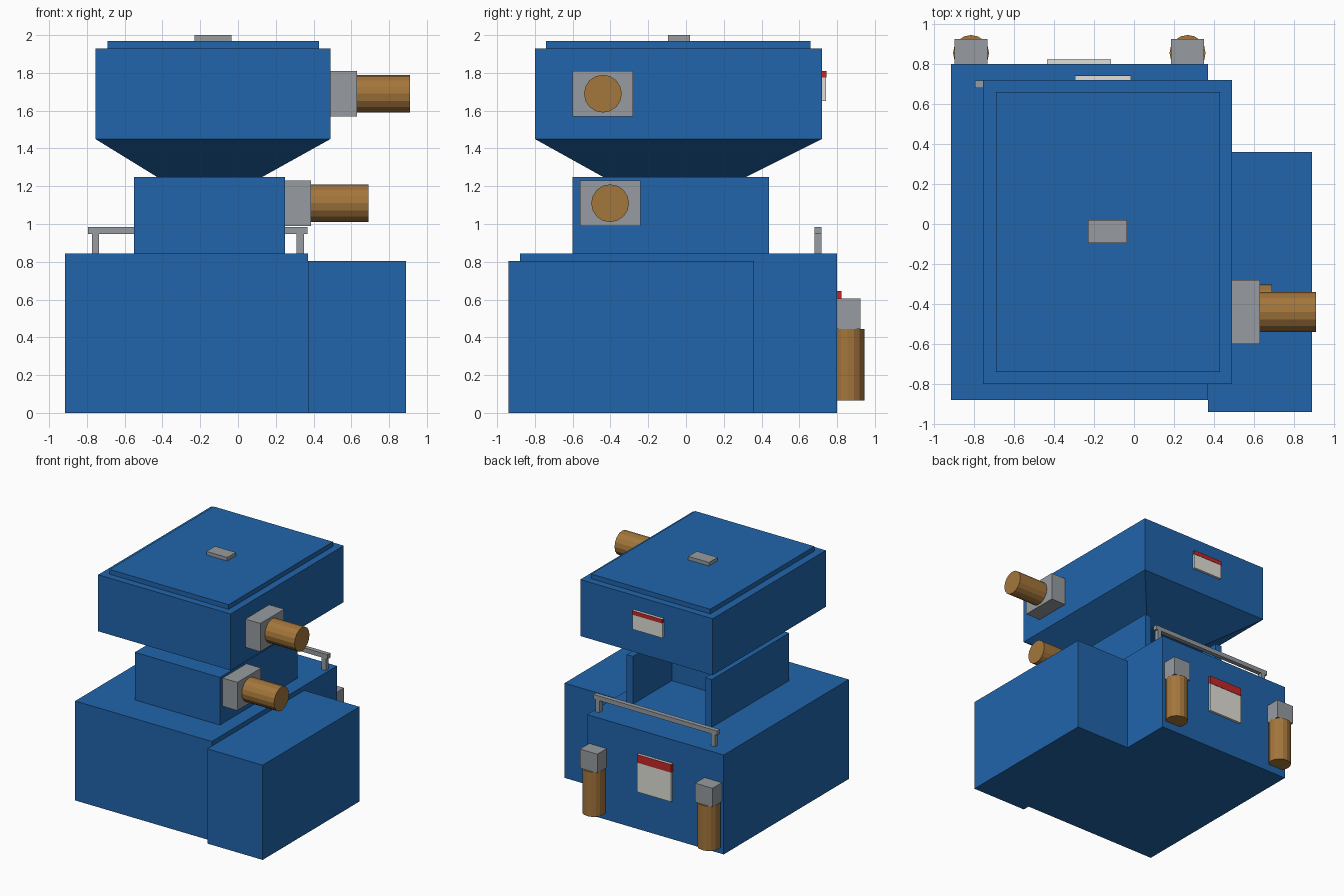
import bpy, bmesh, math
from mathutils import Matrix, Vector

if "Cube" in bpy.data.objects:
    bpy.data.objects.remove(bpy.data.objects["Cube"])


def material(name, rgb):
    m = bpy.data.materials.new(name)
    m.diffuse_color = (*rgb, 1)
    m.use_nodes = True
    m.node_tree.nodes["Principled BSDF"].inputs["Base Color"].default_value = m.diffuse_color
    return m


BLUE = material("blue paint", (0.015, 0.13, 0.41))
GREY = material("grey metal", (0.31, 0.33, 0.35))
BROWN = material("bronze motor", (0.37, 0.18, 0.045))
RED = material("red label band", (0.55, 0.02, 0.02))
WHITE = material("label white", (0.75, 0.74, 0.69))


def finish(name, bm, mat):
    bmesh.ops.recalc_face_normals(bm, faces=bm.faces)
    me = bpy.data.meshes.new(name)
    bm.to_mesh(me)
    bm.free()
    me.materials.append(mat)
    ob = bpy.data.objects.new(name, me)
    bpy.context.collection.objects.link(ob)
    return ob


def box(name, mat, x, y, z):
    bm = bmesh.new()
    bmesh.ops.create_cube(bm, size=1)
    for v in bm.verts:
        v.co = [r[0] if c < 0 else r[1] for c, r in zip(v.co, (x, y, z))]
    return finish(name, bm, mat)


def prism(name, mat, outline, z0, z1):
    bm = bmesh.new()
    face = bm.faces.new([bm.verts.new((x, y, z0)) for x, y in outline])
    ext = bmesh.ops.extrude_face_region(bm, geom=[face])
    for v in ext["geom"]:
        if isinstance(v, bmesh.types.BMVert):
            v.co.z = z1
    return finish(name, bm, mat)


def cylinder(name, mat, start, axis, length, r):
    # 16-sided cylinder running from start along the x or z axis
    bm = bmesh.new()
    bmesh.ops.create_cone(bm, cap_ends=True, segments=16, radius1=r, radius2=r, depth=length,
                          matrix=Matrix.Translation((0, 0, length / 2)))
    if axis == "x":
        bm.transform(Matrix.Rotation(math.pi / 2, 4, "Y"))
    bm.transform(Matrix.Translation(Vector(start)))
    return finish(name, bm, mat)


# Base cabinet and side cabinet
box("base_cabinet", BLUE, (-0.915, 0.37), (-0.88, 0.80), (0, 0.845))
box("side_cabinet", BLUE, (0.37, 0.89), (-0.94, 0.36), (0, 0.805))

# Neck, open at the back
prism("neck", BLUE, [(-0.55, -0.60), (0.25, -0.60), (0.25, 0.44), (0.19, 0.44),
                     (0.19, -0.08), (-0.49, -0.08), (-0.49, 0.44), (-0.55, 0.44)], 0.845, 1.25)

# Hopper with tapered bottom
bm = bmesh.new()
rings = []
for x0, x1, y0, y1, z in [(-0.43, 0.13, -0.44, 0.32, 1.25),
                          (-0.755, 0.49, -0.80, 0.72, 1.45),
                          (-0.755, 0.49, -0.80, 0.72, 1.93)]:
    rings.append([bm.verts.new(p) for p in ((x0, y0, z), (x1, y0, z), (x1, y1, z), (x0, y1, z))])
for a, b in zip(rings, rings[1:]):
    for i in range(4):
        j = (i + 1) % 4
        bm.faces.new((a[i], a[j], b[j], b[i]))
bm.faces.new(rings[0])
bm.faces.new(rings[-1])
finish("hopper", bm, BLUE)

# Lid and its grip
box("hopper_lid", BLUE, (-0.69, 0.43), (-0.74, 0.66), (1.93, 1.97))
box("lid_grip", GREY, (-0.23, -0.035), (-0.095, 0.02), (1.97, 2.0))

# Side motors with gearboxes
for name, x0, x1, x2, y, z in [("upper", 0.49, 0.63, 0.91, -0.44, 1.69),
                               ("lower", 0.25, 0.387, 0.69, -0.402, 1.11)]:
    box(name + "_gearbox", GREY, (x0, x1), (y - 0.16, y + 0.16), (z - 0.12, z + 0.12))
    cylinder(name + "_motor", BROWN, (x1, y, z), "x", x2 - x1, 0.1)

# Hanging motors on the back
for name, x in [("left", -0.815), ("right", 0.268)]:
    box(name + "_back_gearbox", GREY, (x - 0.082, x + 0.082), (0.80, 0.925), (0.445, 0.605))
    cylinder(name + "_back_motor", BROWN, (x, 0.855, 0.065), "z", 0.38, 0.09)

# Hand rail along the back edge
box("rail_bar", GREY, (-0.795, 0.367), (0.68, 0.718), (0.947, 0.985))
for name, x in [("left", -0.755), ("right", 0.33)]:
    box(name + "_rail_post", GREY, (x - 0.019, x + 0.019), (0.68, 0.718), (0.845, 0.947))

# Warning labels with a red top band
for name, x0, x1, y, z0, z1, band in [("base", -0.435, -0.115, 0.80, 0.325, 0.645, 0.07),
                                      ("hopper", -0.295, -0.015, 0.72, 1.65, 1.81, 0.035)]:
    box(name + "_label", WHITE, (x0, x1), (y, y + 0.02), (z0, z1))
    box(name + "_label_band", RED, (x0 - 0.001, x1 + 0.001), (y, y + 0.023), (z1 - band, z1 - 0.001))
